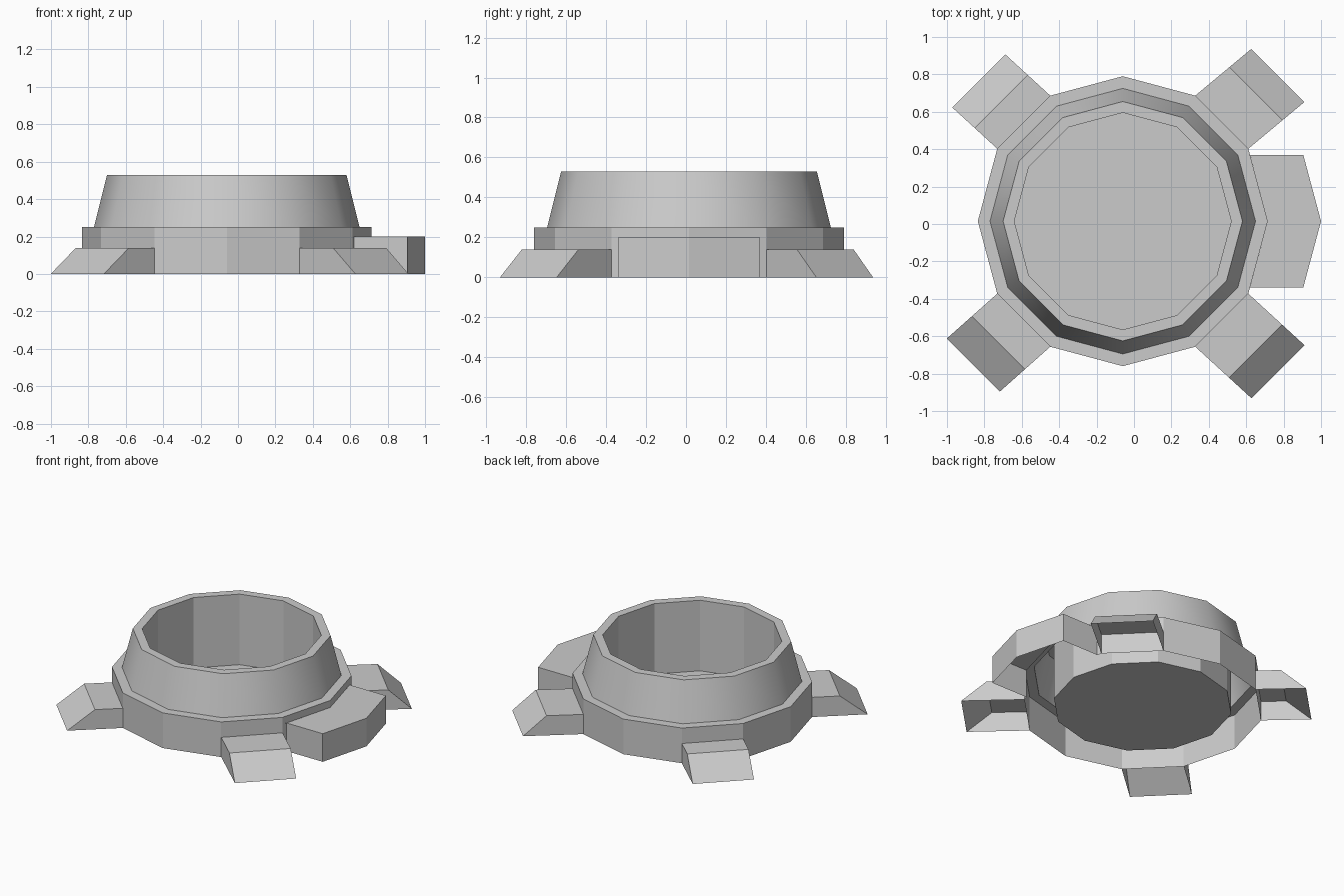
import bpy, bmesh
from math import cos, sin, pi

if "Cube" in bpy.data.objects:
    bpy.data.objects.remove(bpy.data.objects["Cube"])

CX, CY, SIDES = -0.06, 0.015, 12


def finish(bm, name):
    bmesh.ops.remove_doubles(bm, verts=bm.verts, dist=1e-5)
    me = bpy.data.meshes.new(name)
    bm.to_mesh(me)
    bm.free()
    ob = bpy.data.objects.new(name, me)
    bpy.context.collection.objects.link(ob)
    return ob


def rim_point(i, r=0.775):
    a = 2 * pi * i / SIDES
    return (CX + r * cos(a), CY + r * sin(a))


def lathe(name, profile, skip=(), smooth=False):
    """Turn a (radius, z) profile, listed top/inside to bottom/outside, into 12 sides."""
    bm = bmesh.new()
    rings = [[bm.verts.new((*rim_point(i, r), z)) for i in range(SIDES)] for r, z in profile]
    for k in range(len(rings) - 1):
        for i in range(SIDES):
            if (k, i) in skip:
                continue
            j = (i + 1) % SIDES
            f = bm.faces.new((rings[k][i], rings[k + 1][i], rings[k + 1][j], rings[k][j]))
            f.smooth = smooth
    return bm, rings, name


# base ring, open underneath and open into the side box
bm, rings, n = lathe("base_ring", [(0.71, 0.25), (0.775, 0.25), (0.775, 0.2), (0.775, 0)],
                     skip={(2, 0), (2, SIDES - 1)})
finish(bm, n)

# tapered collar
bm, rings, n = lathe("tapered_collar", [(0.64, 0.53), (0.71, 0.25)], smooth=True)
finish(bm, n)

# inner cup: rim, wall and floor
bm, rings, n = lathe("inner_cup", [(0.58, 0.028), (0.58, 0.53), (0.64, 0.53)])
bm.faces.new(rings[0])
finish(bm, n)


def foot(name, i, shift, frac, h=0.14):
    """Hollow wedge foot growing from ring edge i to i + 1, open underneath."""
    bm = bmesh.new()
    cols = []
    for x, y in (rim_point(i), rim_point(i + 1)):
        dx, dy = shift
        cols.append([bm.verts.new(p) for p in (
            (x, y, 0), (x + dx, y + dy, 0), (x + dx * frac, y + dy * frac, h), (x, y, h))])
    a, b = cols
    bm.faces.new(a)
    bm.faces.new(b[::-1])
    bm.faces.new((a[1], b[1], b[2], a[2]))
    bm.faces.new((a[2], b[2], b[3], a[3]))
    return finish(bm, name)


foot("foot_back_right", 1, (0.30, 0.25), 0.61)
foot("foot_back_left", 4, (-0.24, 0.22), 0.5)
foot("foot_front_left", 7, (-0.27, -0.24), 0.5)
foot("foot_front_right", 10, (0.30, -0.275), 0.6)

# side box with a pointed outer end, open underneath
path = [rim_point(-1), (0.62, CY - 0.355), (0.905, CY - 0.355), (1.0, CY),
        (0.905, CY + 0.355), (0.62, CY + 0.355), rim_point(1)]
bm = bmesh.new()
low = [bm.verts.new((x, y, 0)) for x, y in path]
top = [bm.verts.new((x, y, 0.2)) for x, y in path]
for k in range(len(path) - 1):
    bm.faces.new((low[k], low[k + 1], top[k + 1], top[k]))
bm.faces.new(top[1:6] + [bm.verts.new((*rim_point(0), 0.2))])
finish(bm, "side_box")
